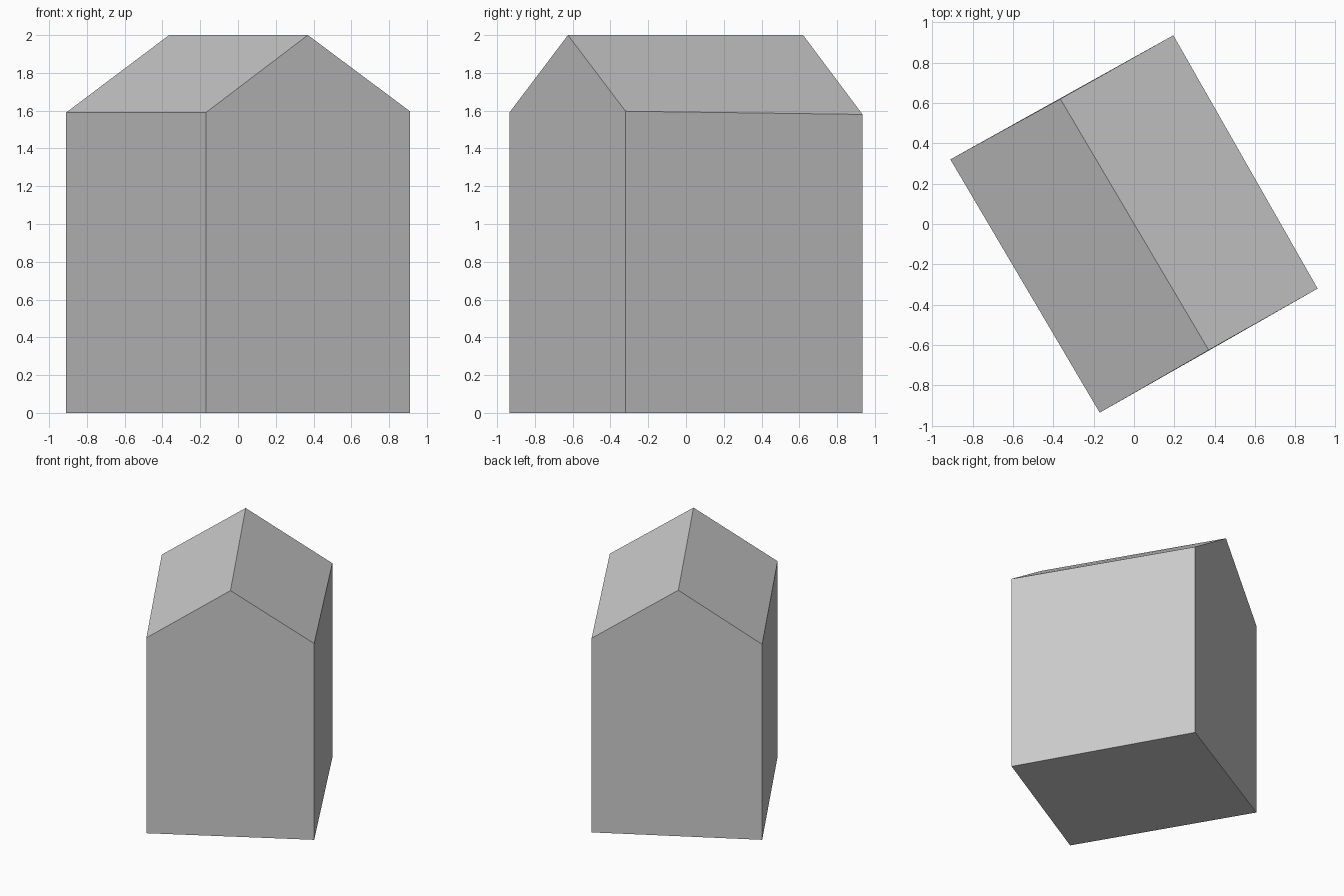
import bpy

cube = bpy.data.objects.get("Cube")
if cube:
    bpy.data.objects.remove(cube, do_unlink=True)

# Plain grey used everywhere
grey = bpy.data.materials.new("plain_grey")
grey.use_nodes = True
colour = (0.6, 0.6, 0.6, 1.0)
grey.diffuse_color = colour
grey.node_tree.nodes["Principled BSDF"].inputs["Base Color"].default_value = colour


def add_part(name, verts, faces):
    mesh = bpy.data.meshes.new(name)
    mesh.from_pydata(verts, [], faces)
    mesh.materials.append(grey)
    mesh.validate()
    mesh.update()
    obj = bpy.data.objects.new(name, mesh)
    bpy.context.collection.objects.link(obj)
    return obj


# Eave corners, counter-clockwise from the left end, and the ridge ends
eaves = [(-0.91, 0.32, 1.59), (-0.17, -0.935, 1.59),
         (0.91, -0.32, 1.597), (0.195, 0.935, 1.58)]
ridge_front = (0.37, -0.625, 2.0)
ridge_back = (-0.365, 0.62, 2.0)
base = [(x, y, 0.0) for x, y, z in eaves]

# Walls: floor, two long sides and two pentagonal gables
add_part("walls", base + eaves + [ridge_front, ridge_back], [
    (3, 2, 1, 0),
    (0, 1, 5, 4),
    (2, 3, 7, 6),
    (1, 2, 6, 8, 5),
    (3, 0, 4, 9, 7),
])

# Roof: two slopes meeting at the ridge
add_part("gable_roof", eaves + [ridge_front, ridge_back], [
    (0, 1, 4, 5),
    (2, 3, 5, 4),
])
